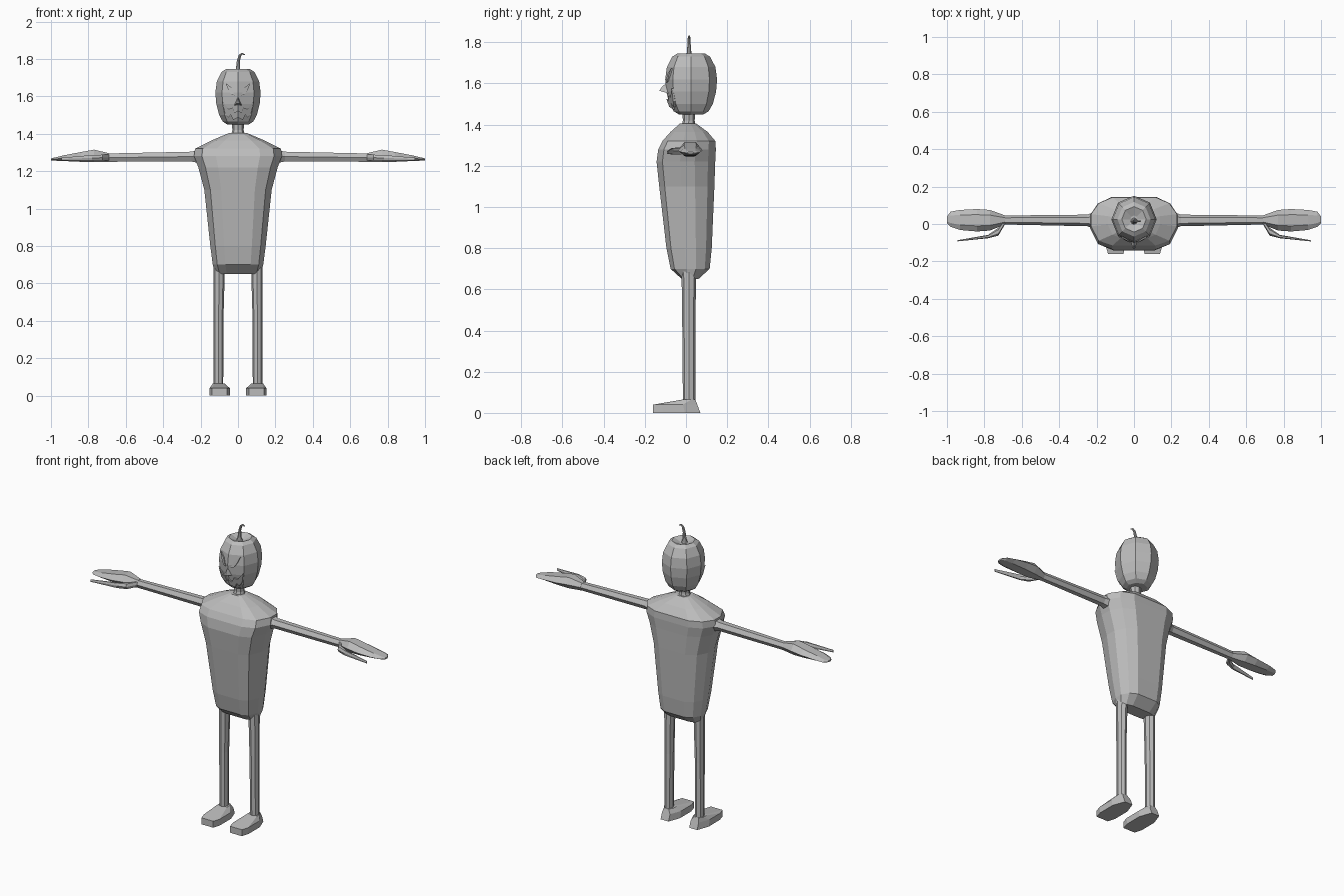
import bpy, bmesh, math
from mathutils import Vector

old = bpy.data.objects.get("Cube")
if old:
    bpy.data.objects.remove(old, do_unlink=True)

grey = bpy.data.materials.new("plain_grey")
grey.use_nodes = True
grey.diffuse_color = (0.5, 0.5, 0.5, 1)
grey.node_tree.nodes["Principled BSDF"].inputs["Base Color"].default_value = (0.5, 0.5, 0.5, 1)


def loft(name, rings, side=1):
    """Flat-shaded skin through rings of points, capped; side=-1 mirrors in x."""
    bm = bmesh.new()
    loops = [[bm.verts.new((p[0] * side, p[1], p[2])) for p in r] for r in rings]
    n = len(loops[0])
    for a, b in zip(loops, loops[1:]):
        for i in range(n):
            j = (i + 1) % n
            bm.faces.new((a[i], a[j], b[j], b[i]))
    bm.faces.new(loops[0])
    bm.faces.new(loops[-1])
    bmesh.ops.recalc_face_normals(bm, faces=bm.faces)
    mesh = bpy.data.meshes.new(name)
    bm.to_mesh(mesh)
    bm.free()
    mesh.materials.append(grey)
    obj = bpy.data.objects.new(name, mesh)
    bpy.context.collection.objects.link(obj)
    return obj


def mirrored(half):
    """Close a right-hand half outline into a symmetric one."""
    return half + [(-x, y) for x, y in reversed(half)]


def flat_ring(shape, z, rx, y0, y1, cx=0):
    """Outline scaled to half width rx and depth y0..y1 at height z."""
    cy, ry = (y0 + y1) / 2, (y1 - y0) / 2
    return [(cx + x * rx, cy + y * ry, z) for x, y in shape]


def limb_ring(x, y0, y1, z0, z1):
    """Six-sided section across a limb that runs along x."""
    q, zm = (y1 - y0) / 4, (z0 + z1) / 2
    return [(x, y0, zm), (x, y0 + q, z1), (x, y1 - q, z1),
            (x, y1, zm), (x, y1 - q, z0), (x, y0 + q, z0)]


octagon = [(math.cos(i * math.pi / 4), math.sin(i * math.pi / 4)) for i in range(8)]
chest = mirrored([(.5, -1), (.82, -.8), (1, -.2), (1, .3), (.82, .75), (.5, 1)])
sole = mirrored([(.75, -1), (1, -.6), (1, .35), (.5, 1)])

# Torso: height, half width, front, back
torso = [(.65, .12, -.02, .06), (.70, .135, -.075, .115), (.80, .148, -.095, .125),
         (1.1, .18, -.13, .138), (1.22, .212, -.143, .142), (1.28, .235, -.135, .145),
         (1.32, .23, -.115, .143), (1.365, .14, -.075, .105), (1.405, .045, -.03, .05)]
loft("torso", [flat_ring(chest, *t) for t in torso])
loft("neck", [flat_ring(octagon, 1.38, .04, -.025, .05),
              flat_ring(octagon, 1.42, .03, -.015, .042),
              flat_ring(octagon, 1.48, .035, -.02, .047)])

# Pumpkin head: height, radius
HEAD_Y = .025
head = [(1.45, .06), (1.465, .085), (1.50, .105), (1.56, .121), (1.62, .126),
        (1.68, .118), (1.73, .092), (1.745, .068), (1.725, .02)]
loft("head", [flat_ring(octagon, z, r * .96, HEAD_Y - r, HEAD_Y + r) for z, r in head])


def head_front(x, z):
    """Depth of the front of the head at x, z."""
    for (za, ra), (zb, rb) in zip(head, head[1:]):
        if za <= z <= zb:
            r = ra + (rb - ra) * (z - za) / (zb - za)
            return HEAD_Y - r + .43 * abs(x)


def face_plate(name, outline, proud, side):
    loft(name, [[(x, head_front(x, z) + d, z) for x, z in outline]
                for d in (.01, -proud)], side)


# Stem: tapered, bent toward +x at the tip
path = [(0, 1.725, .018), (0, 1.75, .011), (.002, 1.79, .008),
        (.010, 1.818, .007), (.022, 1.829, .005), (.036, 1.822, .003)]
rings = []
for i, (x, z, r) in enumerate(path):
    a, b = path[max(i - 1, 0)], path[min(i + 1, len(path) - 1)]
    d = Vector((b[0] - a[0], 0, b[1] - a[1])).normalized()
    across = Vector((d.z, 0, -d.x))
    rings.append([Vector((x, .015, z)) + across * u * r + Vector((0, v * r, 0))
                  for u, v in octagon[::1]])
loft("stem", rings)

# Nose wedge
loft("nose", [[(0, -.085, 1.605), (.022, -.08, 1.55), (-.022, -.08, 1.55)],
              [(0, -.112, 1.59), (.006, -.13, 1.565), (-.006, -.13, 1.565)]])

eye = [(.018, 1.605), (.036, 1.61), (.052, 1.635), (.066, 1.672), (.036, 1.648)]
mouth = [(0, 1.525), (.018, 1.512), (.03, 1.54), (.05, 1.532), (.084, 1.575),
         (.072, 1.515), (.05, 1.487), (.04, 1.503), (.025, 1.474), (0, 1.487)]

for label, s in (("left", 1), ("right", -1)):
    # Carved features
    face_plate(label + "_eye", eye, .008, s)
    face_plate(label + "_mouth_half", mouth, .009, s)

    # Arm, hand and thumb
    loft(label + "_arm", [limb_ring(.17, -.04, .08, 1.235, 1.325),
                          limb_ring(.25, -.012, .05, 1.252, 1.304),
                          limb_ring(.72, -.002, .045, 1.25, 1.294)], s)
    loft(label + "_hand", [limb_ring(.69, -.002, .046, 1.25, 1.296),
                           limb_ring(.77, -.035, .075, 1.248, 1.315),
                           limb_ring(.84, -.04, .08, 1.25, 1.302),
                           limb_ring(.93, -.032, .075, 1.254, 1.285),
                           limb_ring(.98, -.015, .066, 1.256, 1.273),
                           limb_ring(1.0, .005, .04, 1.258, 1.268)], s)
    loft(label + "_thumb", [limb_ring(.69, -.002, .03, 1.258, 1.288),
                            limb_ring(.725, -.062, -.02, 1.256, 1.288),
                            limb_ring(.78, -.076, -.058, 1.256, 1.286),
                            limb_ring(.945, -.093, -.087, 1.258, 1.272)], s)

    # Leg and foot
    loft(label + "_leg", [flat_ring(octagon, .05, .026, -.015, .045, .105),
                          flat_ring(octagon, .40, .026, -.018, .045, .104),
                          flat_ring(octagon, .72, .031, -.022, .05, .10)], s)
    loft(label + "_foot", [flat_ring(sole, 0, .054, -.16, .07, .098),
                           flat_ring(sole, .04, .054, -.16, .055, .098),
                           flat_ring(sole, .064, .032, -.02, .046, .103)], s)
